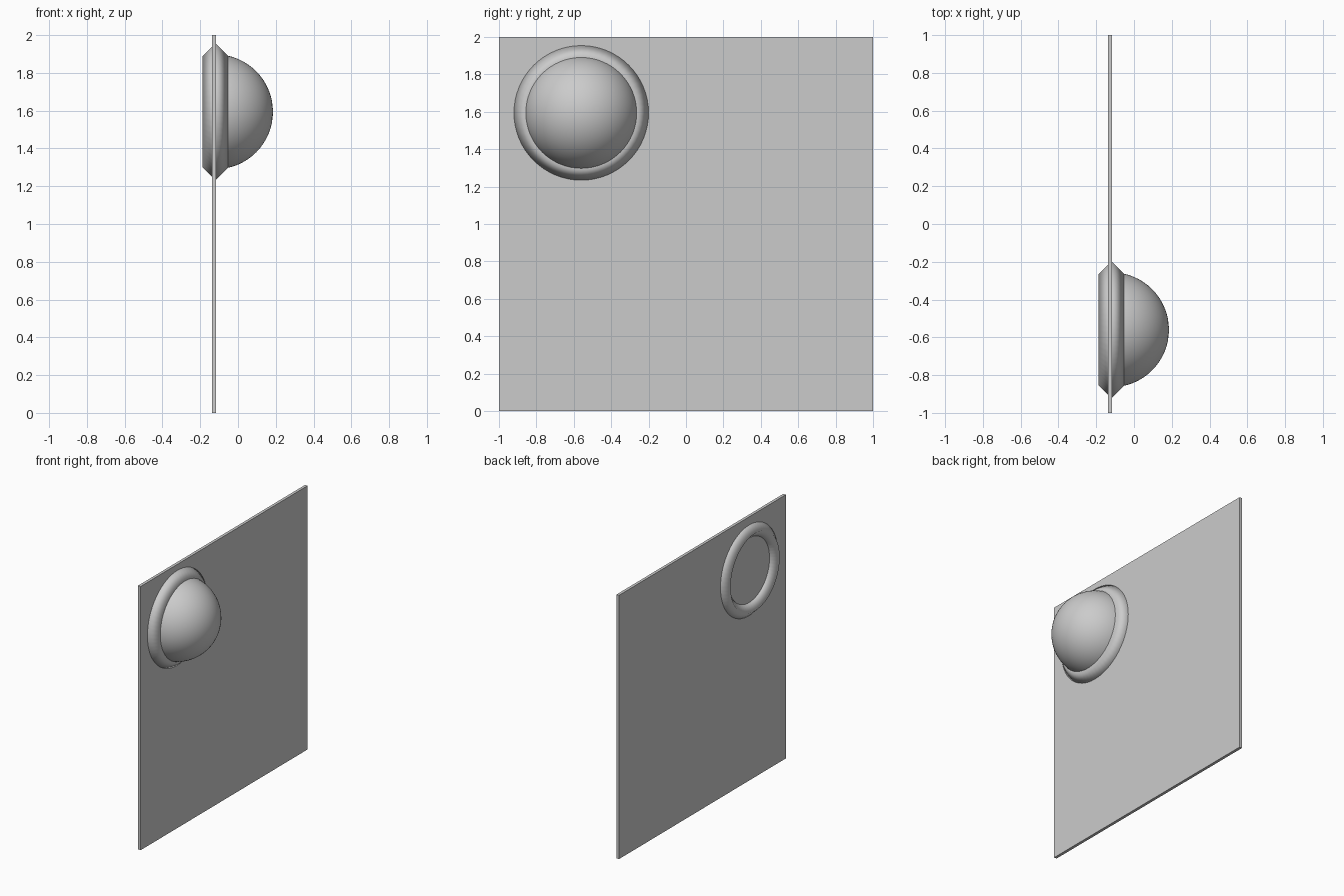
import bpy, bmesh
from math import radians

if "Cube" in bpy.data.objects:
    bpy.data.objects.remove(bpy.data.objects["Cube"])

CENTRE = (-0.119, -0.56, 1.594)   # shared centre of ring and dome
FACE_X = (0, radians(90), 0)      # turns the local z axis towards +x

# Thin upright panel
bpy.ops.mesh.primitive_cube_add(size=1, location=(-0.127, 0, 1))
panel = bpy.context.object
panel.name = "panel"
panel.scale = (0.022, 2, 2)

# Ring with a diamond cross-section, passing through the panel
bpy.ops.mesh.primitive_torus_add(major_radius=0.294, minor_radius=0.069,
                                 major_segments=64, minor_segments=4,
                                 location=CENTRE, rotation=FACE_X)
ring = bpy.context.object
ring.name = "ring"
bpy.ops.object.shade_smooth()

# Dome: half a sphere bulging out of the front face
bpy.ops.mesh.primitive_uv_sphere_add(segments=64, ring_count=32, radius=0.304,
                                     location=CENTRE, rotation=FACE_X)
dome = bpy.context.object
dome.name = "dome"
bm = bmesh.new()
bm.from_mesh(dome.data)
bmesh.ops.bisect_plane(bm, geom=bm.verts[:] + bm.edges[:] + bm.faces[:], dist=1e-4,
                       plane_co=(0, 0, 0), plane_no=(0, 0, 1), clear_inner=True)
bm.to_mesh(dome.data)
bm.free()
bpy.ops.object.shade_smooth()
